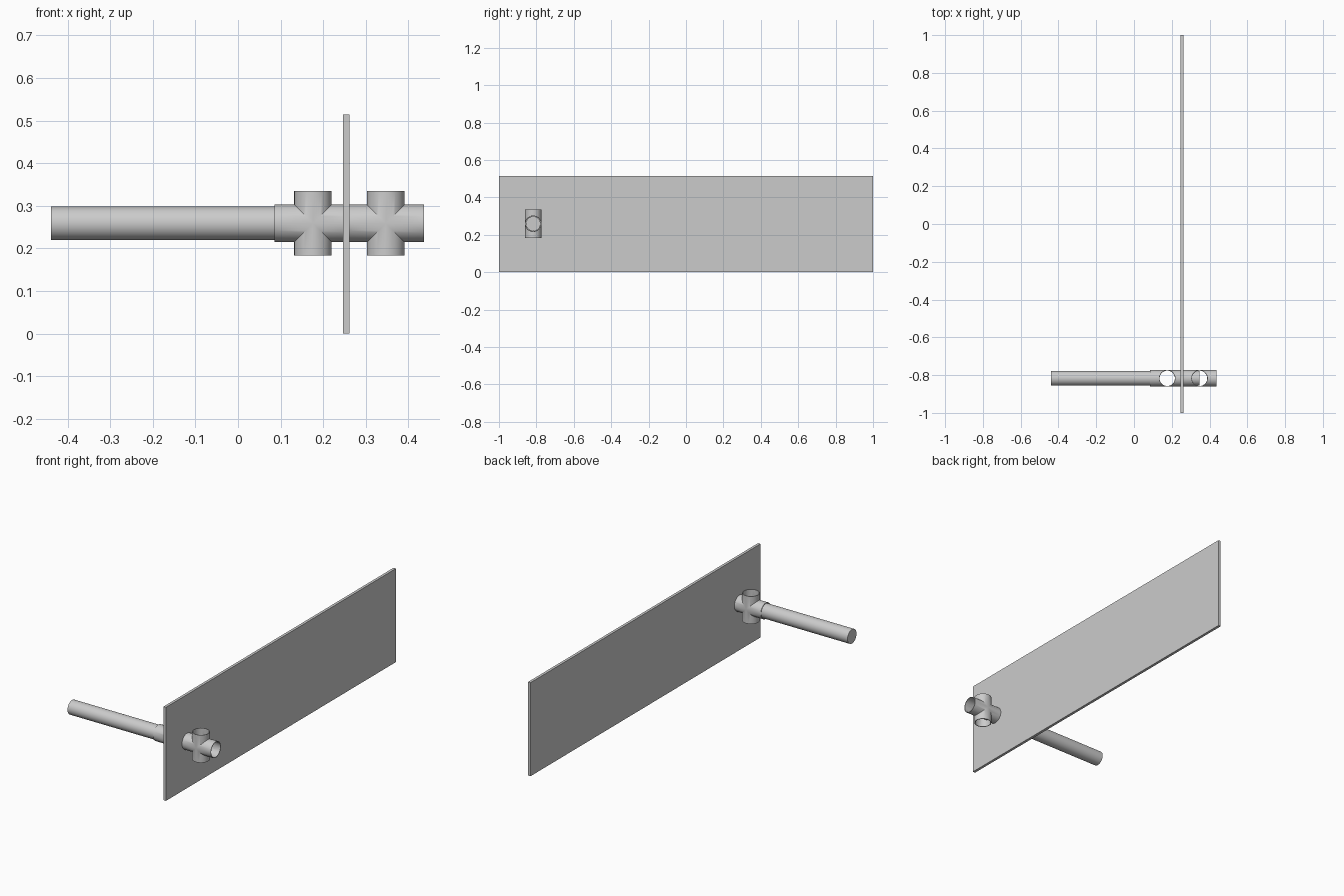
import bpy, bmesh
from math import sin, cos, pi
from mathutils import Matrix, Vector

if "Cube" in bpy.data.objects:
    bpy.data.objects.remove(bpy.data.objects["Cube"], do_unlink=True)

AXIS_Y, AXIS_Z = -0.817, 0.259   # shared pipe axis
SIDES = 48
OUTER, INNER, ROD = 0.044, 0.0405, 0.039

grey = bpy.data.materials.new("plain grey")
grey.diffuse_color = (0.6, 0.6, 0.6, 1)
grey.use_nodes = True
grey.node_tree.nodes["Principled BSDF"].inputs["Base Color"].default_value = (0.6, 0.6, 0.6, 1)


def finish(name, bm, location, smooth=True):
    bmesh.ops.recalc_face_normals(bm, faces=bm.faces)
    mesh = bpy.data.meshes.new(name)
    bm.to_mesh(mesh)
    bm.free()
    obj = bpy.data.objects.new(name, mesh)
    bpy.context.collection.objects.link(obj)
    obj.location = location
    mesh.materials.append(grey)
    if smooth:
        bpy.ops.object.select_all(action="DESELECT")
        obj.select_set(True)
        bpy.context.view_layer.objects.active = obj
        bpy.ops.object.shade_smooth_by_angle(angle=pi / 6)
    return obj


def rod(name, x0, x1):
    """Solid round bar along x."""
    bm = bmesh.new()
    bmesh.ops.create_cone(bm, cap_ends=True, segments=SIDES, radius1=ROD, radius2=ROD,
                          depth=x1 - x0, matrix=Matrix.Rotation(pi / 2, 4, "Y"))
    finish(name, bm, ((x0 + x1) / 2, AXIS_Y, AXIS_Z))


def cross_fitting(name, x, half_width, half_height):
    """Hollow four-way pipe: four arms mitred where they meet."""
    bm = bmesh.new()
    for quarter in range(4):
        turn = Matrix.Rotation(quarter * pi / 2, 3, "Y")
        length = half_height if quarter % 2 else half_width

        def ring(radius, end):
            verts = []
            for i in range(SIDES):
                a = 2 * pi * i / SIDES
                z = radius * sin(a)
                verts.append(bm.verts.new(
                    turn @ Vector((length if end else abs(z), radius * cos(a), z))))
            return verts

        # outer seam, outer rim, inner rim, inner seam
        rings = [ring(OUTER, False), ring(OUTER, True), ring(INNER, True), ring(INNER, False)]
        for a, b in zip(rings, rings[1:]):
            for i in range(SIDES):
                j = (i + 1) % SIDES
                bm.faces.new((a[i], a[j], b[j], b[i]))
    bmesh.ops.remove_doubles(bm, verts=bm.verts, dist=1e-5)
    finish(name, bm, (x, AXIS_Y, AXIS_Z))


# Upright flat board
bm = bmesh.new()
bmesh.ops.create_cube(bm, size=1, matrix=Matrix.Diagonal((0.015, 2, 0.515, 1)))
finish("board", bm, (0.254, 0, 0.2575), smooth=False)

# Long pole, pipe fittings either side of the board, and joining stub
rod("pole", -0.439, 0.13)
cross_fitting("inner_fitting", 0.176, 0.09, 0.076)
cross_fitting("outer_fitting", 0.347, 0.09, 0.076)
rod("joining_stub", 0.25, 0.347)
